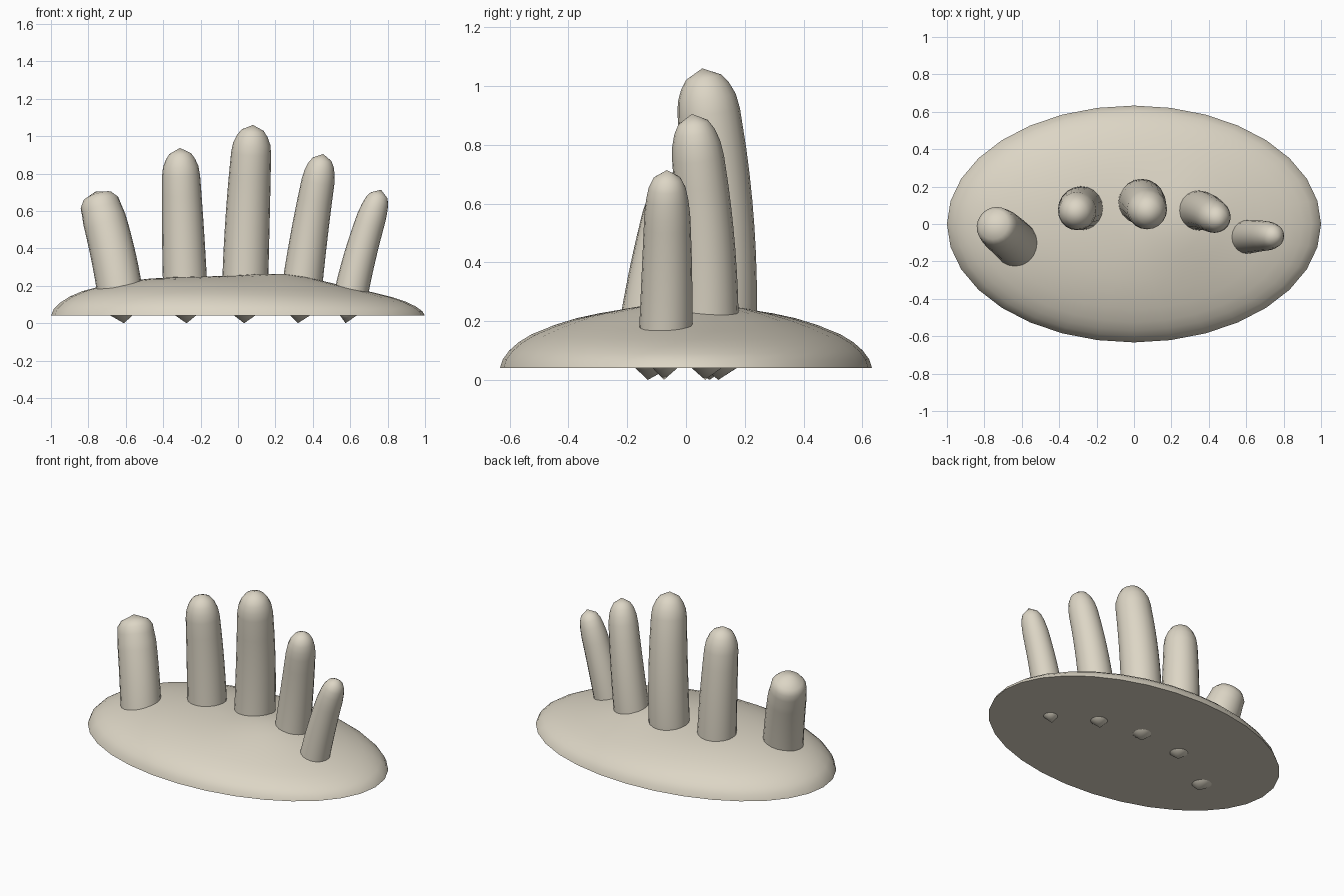
import bpy, bmesh
from math import cos, sin, pi, exp
from mathutils import Vector

cube = bpy.data.objects.get("Cube")
if cube:
    bpy.data.objects.remove(cube)

# One clay colour for everything
clay = bpy.data.materials.new("warm_clay")
clay.use_nodes = True
clay.diffuse_color = (0.72, 0.67, 0.56, 1)
clay.node_tree.nodes["Principled BSDF"].inputs["Base Color"].default_value = clay.diffuse_color


def loft(name, rings, start, end):
    """Skin equal-length rings and close both ends on a centre point."""
    bm = bmesh.new()
    loops = [[bm.verts.new(p) for p in ring] for ring in rings]
    n = len(loops[0])
    for a, b in zip(loops, loops[1:]):
        for i in range(n):
            j = (i + 1) % n
            bm.faces.new((a[i], a[j], b[j], b[i]))
    for loop, tip in ((loops[0], start), (loops[-1], end)):
        centre = bm.verts.new(tip)
        for i in range(n):
            bm.faces.new((loop[i], loop[(i + 1) % n], centre))
    bmesh.ops.recalc_face_normals(bm, faces=bm.faces)
    mesh = bpy.data.meshes.new(name)
    bm.to_mesh(mesh)
    bm.free()
    mesh.materials.append(clay)
    obj = bpy.data.objects.new(name, mesh)
    bpy.context.collection.objects.link(obj)
    bpy.ops.object.select_all(action='DESELECT')
    obj.select_set(True)
    bpy.context.view_layer.objects.active = obj
    bpy.ops.object.shade_smooth_by_angle(angle=pi / 3.2)


# Palm mound: flat-bottomed oval dome with a soft off-centre crest
FLOOR = 0.04


def mound_point(s, height, angle):
    x, y = s * cos(angle), 0.633 * s * sin(angle)
    crest = 0.033 * exp(-((x - 0.25) / 0.24) ** 2 - (y / 0.25) ** 2)
    z = FLOOR + height * (1 - 0.18 * x) + crest * (height > 0)
    return Vector((x, y, z))


dome = [(1, 0), (0.985, 0.03), (0.95, 0.06), (0.9, 0.088), (0.83, 0.115), (0.72, 0.143),
        (0.6, 0.166), (0.48, 0.182), (0.36, 0.193), (0.24, 0.2), (0.12, 0.204)]
SIDES = 32
loft("palm_mound",
     [[mound_point(s, h, 2 * pi * i / SIDES) for i in range(SIDES)] for s, h in dome],
     (0, 0, FLOOR), mound_point(0, 0.205, 0))


def blend(a, b, c, u):
    """Quadratic through a, b, c at u = 0, 0.5, 1."""
    return a * (1 - u) * (1 - 2 * u) + b * 4 * u * (1 - u) + c * u * (2 * u - 1)


# Finger: bent tapering tube with a domed, slightly pointed cap at both ends
def finger(name, height, root, middle, tip, radii, blunt):
    def centre(u):
        return Vector((blend(root[0], middle[0], tip[0], u),
                       blend(root[1], middle[1], tip[1], u), height * u))

    cap = [(0.03, blunt), (0.06, blunt + 0.2), (0.1, 0.95), (0.15, 1)]
    lower = [(0.04, 0.45), (0.08, 0.9), (0.13, 1)]
    stations = [(d / height, k) for d, k in lower]
    stations += [(0.25 + 0.08 * i, 1) for i in range(7) if 0.25 + 0.08 * i < 1 - 0.18 / height]
    stations += [(1 - d / height, k) for d, k in reversed(cap)]
    rings = []
    for u, k in stations:
        axis = (centre(u + 0.02) - centre(u - 0.02)).normalized()
        side = Vector((0, 1, 0)).cross(axis).normalized()
        front = axis.cross(side)
        r = k * blend(*radii, u)
        rings.append([centre(u) + r * (cos(t) * side + sin(t) * front)
                      for t in (2 * pi * i / 20 for i in range(20))])
    loft(name, rings, centre(0), centre(1))


finger("thumb", 0.705, (-0.61, -0.13), (-0.665, -0.075), (-0.76, 0.005),
       (0.122, 0.12, 0.112), 0.72)
finger("index_finger", 0.937, (-0.275, 0.08), (-0.293, 0.082), (-0.31, 0.058),
       (0.12, 0.113, 0.095), 0.6)
finger("middle_finger", 1.06, (0.033, 0.11), (0.05, 0.113), (0.08, 0.055),
       (0.122, 0.119, 0.1), 0.6)
finger("ring_finger", 0.905, (0.32, 0.065), (0.378, 0.067), (0.455, 0.02),
       (0.112, 0.1, 0.082), 0.62)
finger("little_finger", 0.714, (0.575, -0.075), (0.652, -0.065), (0.765, -0.065),
       (0.092, 0.086, 0.07), 0.66)
